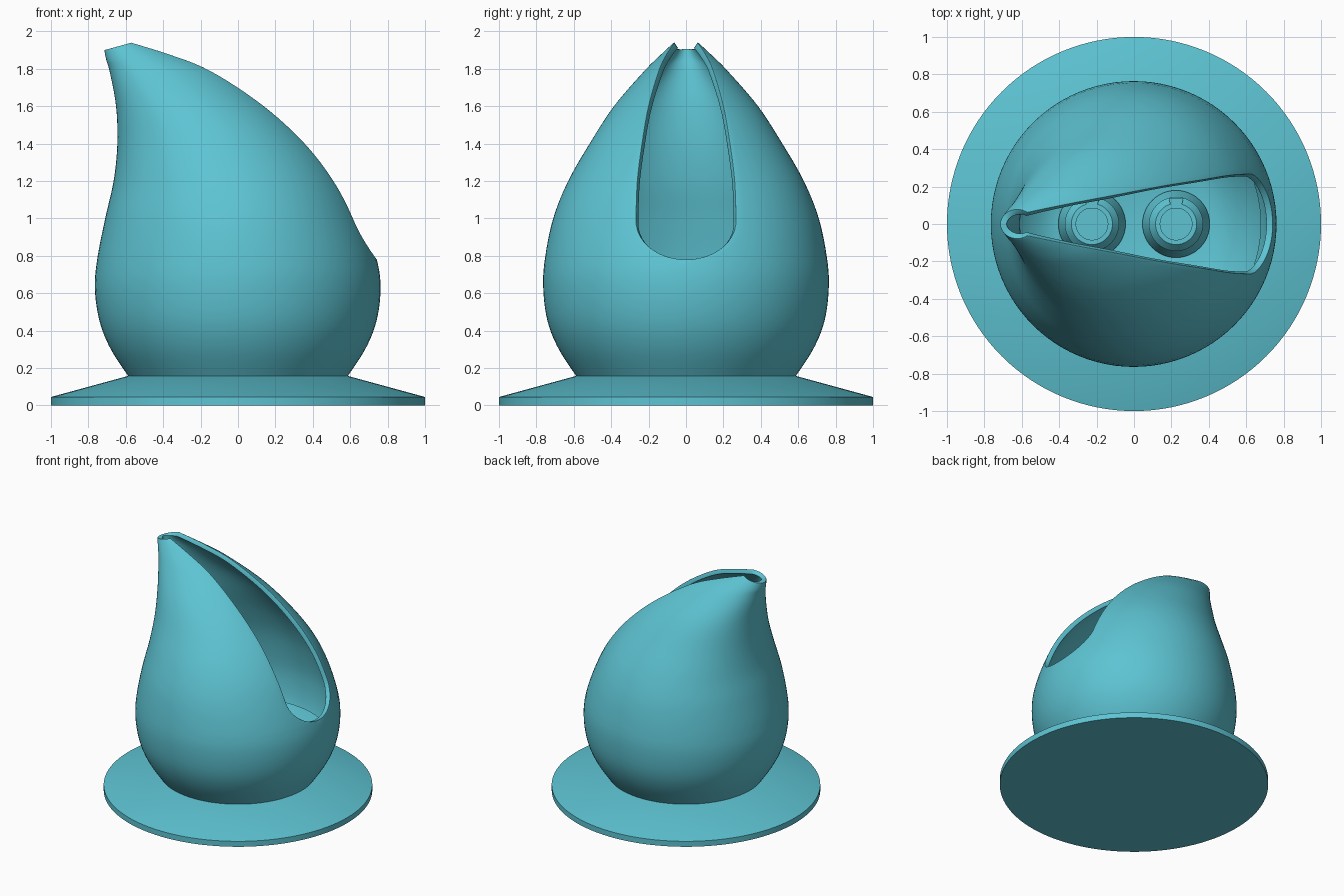
import bpy, bmesh, math

cube = bpy.data.objects.get("Cube")
if cube:
    bpy.data.objects.remove(cube, do_unlink=True)

teal = bpy.data.materials.new("teal")
teal.use_nodes = True
teal.diffuse_color = (0.11, 0.55, 0.65, 1)
teal.node_tree.nodes["Principled BSDF"].inputs["Base Color"].default_value = teal.diffuse_color


def finish(name, bm, location=(0, 0, 0)):
    bmesh.ops.remove_doubles(bm, verts=bm.verts, dist=1e-4)
    bmesh.ops.recalc_face_normals(bm, faces=bm.faces)
    mesh = bpy.data.meshes.new(name)
    bm.to_mesh(mesh)
    bm.free()
    mesh.materials.append(teal)
    obj = bpy.data.objects.new(name, mesh)
    obj.location = location
    bpy.context.collection.objects.link(obj)
    return obj


def smooth(obj, angle=35):
    bpy.ops.object.select_all(action="DESELECT")
    obj.select_set(True)
    bpy.context.view_layer.objects.active = obj
    bpy.ops.object.shade_smooth_by_angle(angle=math.radians(angle))


def lathe(name, profile, location=(0, 0, 0), segments=96):
    bm = bmesh.new()
    verts = [bm.verts.new((r, 0, z)) for r, z in profile]
    edges = [bm.edges.new(pair) for pair in zip(verts, verts[1:])]
    bmesh.ops.spin(bm, geom=verts + edges, cent=(0, 0, 0), axis=(0, 0, 1),
                   angle=math.tau, steps=segments)
    obj = finish(name, bm, location)
    smooth(obj)
    return obj


def catmull(a, b, c, d, t):
    return b + t * (c - a + t * (2 * a - 5 * b + 4 * c - d + t * (3 * (b - c) + d - a))) / 2


# Teardrop shell: height, left x, right x, half depth, slot half width, rim lift
SLOT_BOTTOM, SLOT_FULL = 0.78, 0.99
KEYS = [
    (0.14, -0.575, 0.575, 0.575, 0.27, 0),
    (0.30, -0.68, 0.68, 0.68, 0.27, 0),
    (0.45, -0.74, 0.74, 0.74, 0.27, 0),
    (0.62, -0.765, 0.762, 0.763, 0.27, 0),
    (SLOT_BOTTOM, -0.753, 0.742, 0.755, 0.27, 0),
    (1.00, -0.71, 0.665, 0.71, 0.267, 0),
    (1.20, -0.665, 0.565, 0.63, 0.26, 0),
    (1.40, -0.645, 0.415, 0.515, 0.235, 0),
    (1.60, -0.652, 0.20, 0.385, 0.20, 0),
    (1.78, -0.685, -0.08, 0.225, 0.145, 0.01),
    (1.85, -0.705, -0.30, 0.145, 0.105, 0.025),
    (1.90, -0.715, -0.535, 0.078, 0.062, 0.04),
]
rows = []
last = len(KEYS) - 1
for i in range(last):
    group = [KEYS[max(0, min(last, i + k))] for k in (-1, 0, 1, 2)]
    at_slot = KEYS[i][0] == SLOT_BOTTOM
    steps = 12 if at_slot else 6
    for j in range(steps + (i == last - 1)):
        t = j / steps
        rows.append([catmull(*v, t * t if at_slot else t) for v in zip(*group)])

COLUMNS = 96
bm = bmesh.new()
grid = []
for z, left, right, depth, slot, lift in rows:
    rise = max(0, min(1, (z - SLOT_BOTTOM) / (SLOT_FULL - SLOT_BOTTOM)))
    slot *= math.sqrt(1 - (1 - rise) ** 2)
    start = math.asin(min(0.95, slot / depth))
    radius = (right - left) / 2
    edge = radius * (1 + math.cos(start))
    line = []
    for c in range(COLUMNS + 1):
        a = start + (math.tau - 2 * start) * c / COLUMNS
        along = radius * (1 + math.cos(a))
        line.append(bm.verts.new((left + along, depth * math.sin(a), z + lift * along / edge)))
    grid.append(line)
for low, high in zip(grid, grid[1:]):
    for c in range(COLUMNS):
        bm.faces.new((low[c], low[c + 1], high[c + 1], high[c]))
shell = finish("teardrop_shell", bm)
smooth(shell, 50)
solid = shell.modifiers.new("wall", "SOLIDIFY")
solid.thickness = 0.035
solid.offset = -1
lip = shell.modifiers.new("rounded_lip", "BEVEL")
lip.width = 0.012
lip.segments = 3
lip.limit_method = "ANGLE"
lip.angle_limit = math.radians(55)

# Flared foot and bowl floor
lathe("base_plate", [(0, 0), (1, 0), (1, 0.045), (0.59, 0.157), (0, 0.157)], segments=128)
lathe("bowl_floor", [(0, 0.2), (0.41, 0.2), (0.5, 0.24), (0.58, 0.31), (0.64, 0.38), (0.68, 0.45)])

# Two stepped sockets, each with a small key tab toward the back
for side, x in (("right", -0.225), ("left", 0.225)):
    lathe(side + "_socket", [(0.18, 0.19), (0.18, 0.22), (0.145, 0.27), (0.145, 0.3),
                             (0.11, 0.34), (0.085, 0.34), (0.085, 0.27), (0, 0.27)],
          (x, 0, 0), 48)
    bm = bmesh.new()
    outline = [(-0.025, 0.083), (0.025, 0.083), (0.04, 0.14), (-0.04, 0.14)]
    face = bm.faces.new([bm.verts.new((px, py, 0.29)) for px, py in outline])
    top = bmesh.ops.extrude_face_region(bm, geom=[face])["geom"]
    bmesh.ops.translate(bm, vec=(0, 0, 0.055),
                        verts=[v for v in top if isinstance(v, bmesh.types.BMVert)])
    finish(side + "_socket_tab", bm, (x, 0, 0))
